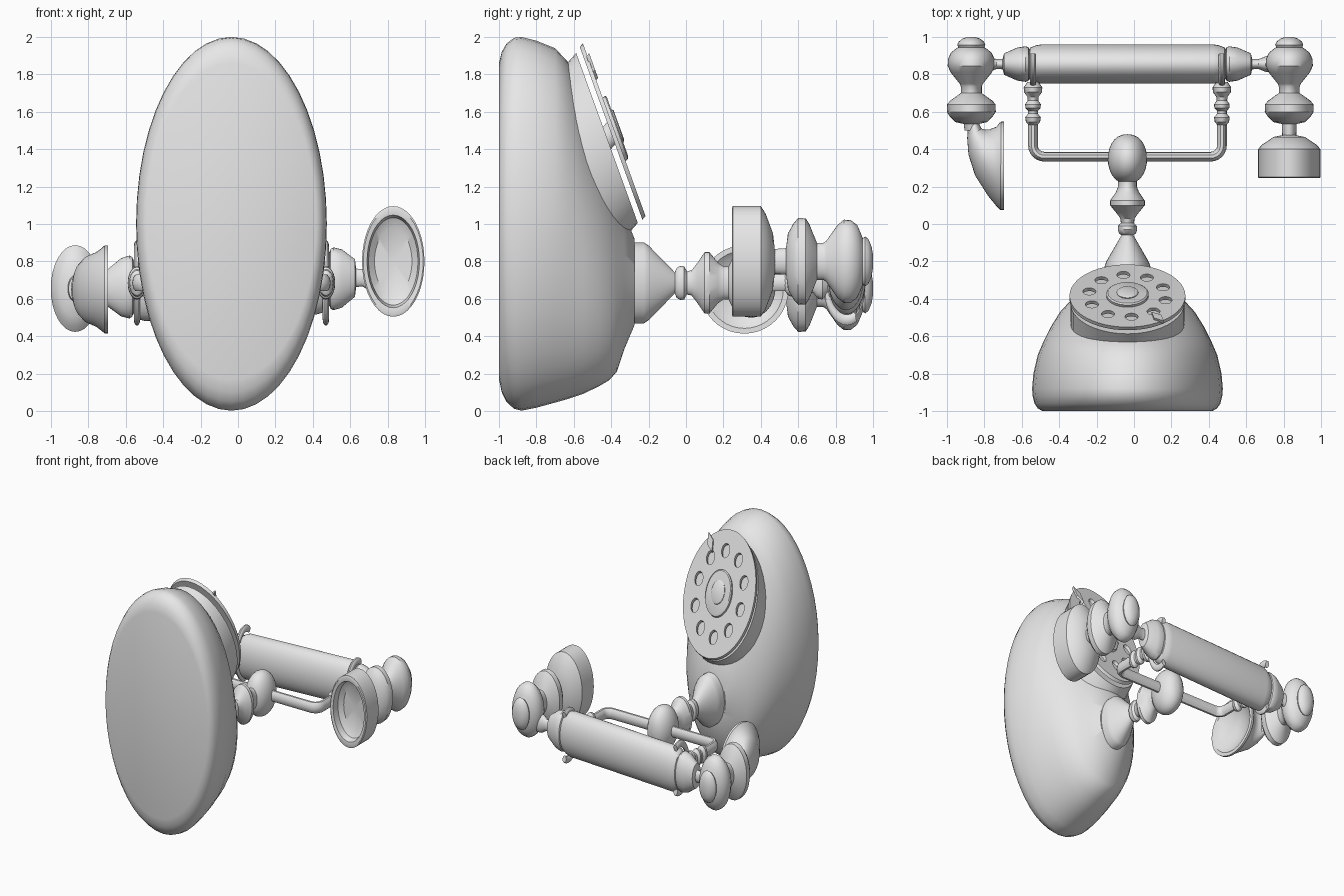
import bpy, bmesh
from math import sin, cos, pi, radians
from mathutils import Vector, Matrix

if "Cube" in bpy.data.objects:
    bpy.data.objects.remove(bpy.data.objects["Cube"])

S = 1.77      # round parts are stretched this much along z
CX = -0.035   # symmetry plane of the phone
STEM_Z = 0.685

grey = bpy.data.materials.new("plain grey")
grey.use_nodes = True
grey.diffuse_color = (0.8, 0.8, 0.8, 1)
grey.node_tree.nodes["Principled BSDF"].inputs["Base Color"].default_value = (0.8, 0.8, 0.8, 1)


def finish(name, mesh, angle=35):
    bm = bmesh.new()
    bm.from_mesh(mesh)
    bmesh.ops.remove_doubles(bm, verts=bm.verts, dist=1e-5)
    bmesh.ops.recalc_face_normals(bm, faces=bm.faces)
    for f in bm.faces:
        f.smooth = True
        f.material_index = 0
    bm.to_mesh(mesh)
    bm.free()
    mesh.set_sharp_from_angle(angle=radians(angle))
    mesh.materials.clear()
    mesh.materials.append(grey)
    obj = bpy.data.objects.new(name, mesh)
    bpy.context.scene.collection.objects.link(obj)
    return obj


def loft(name, rings, segs=32, angle=35):
    """Skin elliptical rings given as (centre, half axis, half axis)."""
    bm = bmesh.new()
    loops = []
    for c, u, v in rings:
        c, u, v = Vector(c), Vector(u), Vector(v)
        loops.append([bm.verts.new(c + u * cos(2 * pi * i / segs) + v * sin(2 * pi * i / segs))
                      for i in range(segs)])
    for a, b in zip(loops, loops[1:]):
        for i in range(segs):
            j = (i + 1) % segs
            bm.faces.new((a[i], a[j], b[j], b[i]))
    bm.faces.new(loops[0])
    bm.faces.new(loops[-1])
    mesh = bpy.data.meshes.new(name)
    bm.to_mesh(mesh)
    bm.free()
    return finish(name, mesh, angle)


def lathe_y(name, x, z, profile, segs=32):
    return loft(name, [((x, y, z), (r, 0, 0), (0, 0, r * S)) for y, r in profile], segs)


def curve_mesh(name, splines, matrix, dims='3D', cyclic=False, bevel=0.0, extrude=0.0):
    """Turn point lists into a tube or a filled plate, then place it."""
    cu = bpy.data.curves.new(name, 'CURVE')
    cu.dimensions = dims
    cu.bevel_depth, cu.extrude, cu.bevel_resolution = bevel, extrude, 3
    cu.use_fill_caps = dims == '3D'
    if dims == '2D':
        cu.fill_mode = 'BOTH'
    for pts in splines:
        sp = cu.splines.new('POLY')
        sp.points.add(len(pts) - 1)
        for p, co in zip(sp.points, pts):
            p.co = (*co, 1)
        sp.use_cyclic_u = cyclic
    tmp = bpy.data.objects.new(name + "_path", cu)
    bpy.context.scene.collection.objects.link(tmp)
    dg = bpy.context.evaluated_depsgraph_get()
    mesh = bpy.data.meshes.new_from_object(tmp.evaluated_get(dg))
    bpy.data.objects.remove(tmp)
    mesh.transform(matrix)
    return finish(name, mesh)


# Body: (y, lowest z, highest z, half width)
body = [(-1.0, .17, 1.86, .455), (-.985, .1, 1.92, .48), (-.96, .05, 1.965, .497),
        (-.92, .012, 1.995, .507), (-.88, .002, 2.0, .51), (-.8, .018, 1.98, .503),
        (-.7, .045, 1.94, .48), (-.63, .065, 1.865, .45), (-.55, .092, 1.655, .41),
        (-.47, .13, 1.44, .36), (-.41, .165, 1.28, .305), (-.37, .21, 1.17, .26),
        (-.33, .33, 1.06, .2), (-.275, .46, .92, .13)]
loft("body", [((CX, y, (lo + hi) / 2), (w, 0, 0), (0, 0, (hi - lo) / 2))
              for y, lo, hi, w in body], 48)

# Dial: everything lies in a tilted frame
U, V, N = Vector((1, 0, 0)), Vector((0, .54, -.842 * S)), Vector((0, .842, .54 * S))
DIAL = Vector((CX, -.4225, 1.46))


def dial_disc(name, levels, segs=40):
    return loft(name, [(DIAL + N * h, U * r, V * r) for h, r in levels], segs)


def circle(r, n, cx=0.0, cy=0.0):
    return [(cx + r * cos(2 * pi * i / n), cy + r * sin(2 * pi * i / n), 0) for i in range(n)]


dial_disc("dial_collar", [(-.2, .305), (0, .305)])
dial_disc("dial_axle", [(-.01, .04), (.04, .04)])
holes = [circle(.035, 16, .208 * cos(a), .208 * sin(a))
         for a in (radians(24 + 36 * k) for k in range(10))]
place = Matrix((U, V, N)).transposed().to_4x4()
place.translation = DIAL + N * .036
curve_mesh("dial_plate", [circle(.31, 48)] + holes, place, '2D', True, extrude=.01)
dial_disc("dial_hub", [(.04, .113), (.06, .113), (.066, .105)])
dial_disc("dial_button", [(.06, .058), (.07, .058), (.075, .05)], 24)

# Finger stop on the rim of the dial
a = radians(-54)
out, side = U * cos(a) + V * sin(a), V * cos(a) - U * sin(a)
loft("finger_stop", [(DIAL + N * h + out * .275, out * .055, side * .025)
                     for h in (.04, .058)], 4)

# Stem between body and cradle
lathe_y("stem", CX, STEM_Z,
        [(-.4, .122), (-.225, .122), (-.2, .113), (-.06, .032), (-.05, .045), (-.03, .052),
         (-.01, .05), (.005, .035), (.03, .038), (.06, .06), (.1, .093), (.125, .093),
         (.17, .062), (.2, .05), (.23, .05)])
lathe_y("cradle_knob", CX, STEM_Z,
        [(.348 - .132 * cos(t), max(.002, .105 * sin(t) ** .85))
         for t in (pi * i / 14 for i in range(15))])

# Cradle: bent bar, beads and forks
bar_scale = Matrix.Translation((CX, 0, STEM_Z)) @ Matrix.Diagonal((1, 1, S, 1))
bend = [(.445 + .06 * sin(t), .42 - .06 * cos(t), 0) for t in (pi / 2 * i / 6 for i in range(7))]
right_half = bend + [(.505, .55, 0)]
left_half = [(-x, y, z) for x, y, z in reversed(right_half)]
curve_mesh("cradle_bar", [left_half + right_half], bar_scale, bevel=.026)

fork_arc = [radians(-205 + 230 * i / 20) for i in range(21)]
for label, sx in (("left", 1), ("right", -1)):
    lathe_y(label + "_cradle_bead", CX + .505 * sx, STEM_Z,
            [(.53, .025), (.545, .038), (.57, .042), (.59, .026), (.605, .026), (.62, .04),
             (.64, .042), (.66, .028), (.68, .03), (.705, .048), (.73, .05), (.76, .03)], 20)
    fork = [(.505 * sx, .86 + .112 * sin(t), .112 * cos(t)) for t in fork_arc]
    curve_mesh(label + "_cradle_fork", [fork], bar_scale, bevel=.017)

# Handset grip, slightly tilted across the cradle
half = [(.46, .105), (.49, .1), (.52, .088), (.525, .08), (.53, .09), (.545, .095),
        (.59, .088), (.66, .057), (.667, .028), (.7, .026), (.74, .042), (.78, .045)]
grip = [(-t, r) for t, r in reversed(half)] + half
loft("handset_grip", [((CX + t, .855, STEM_Z + .04 * t), (0, r, 0), (0, 0, r * S))
                      for t, r in grip])

# Turned end pieces of the handset
end = [(1.0, .02), (.992, .045), (.975, .068), (.958, .075), (.945, .07), (.935, .085),
       (.915, .11), (.88, .125), (.845, .126), (.81, .11), (.75, .062), (.735, .056),
       (.7, .056), (.69, .07), (.66, .112), (.64, .13), (.6, .131), (.575, .115),
       (.545, .085), (.535, .04), (.44, .036)]
EAR, MOUTH = (.83, .8), (-.87, .655)
lathe_y("left_end", *EAR, end)
lathe_y("right_end", *MOUTH, end[:-1] + [(.5, .036)])

# Earpiece cup with a hollow face
lathe_y("earpiece", *EAR,
        [(.475, .035), (.465, .085), (.425, .145), (.4, .167), (.25, .167), (.245, .16),
         (.25, .14), (.3, .132), (.33, .1), (.335, .01)], 40)

# Mouthpiece horn: each ring spans two outline points (x, y), (x, y) and a half height
horn = [(-.885, .55, -.835, .55, .06), (-.892, .46, -.815, .51, .1),
        (-.885, .37, -.795, .505, .14), (-.85, .26, -.775, .505, .175),
        (-.78, .15, -.735, .52, .2), (-.735, .095, -.72, .54, .222),
        (-.715, .075, -.71, .548, .236), (-.695, .075, -.695, .548, .236),
        (-.695, .105, -.695, .52, .208), (-.725, .15, -.72, .49, .18),
        (-.765, .28, -.755, .42, .08), (-.77, .33, -.765, .37, .02)]
loft("mouthpiece", [(((x1 + x2) / 2, (y1 + y2) / 2, .65), ((x2 - x1) / 2, (y2 - y1) / 2, 0), (0, 0, h))
                    for x1, y1, x2, y2, h in horn], 40)
